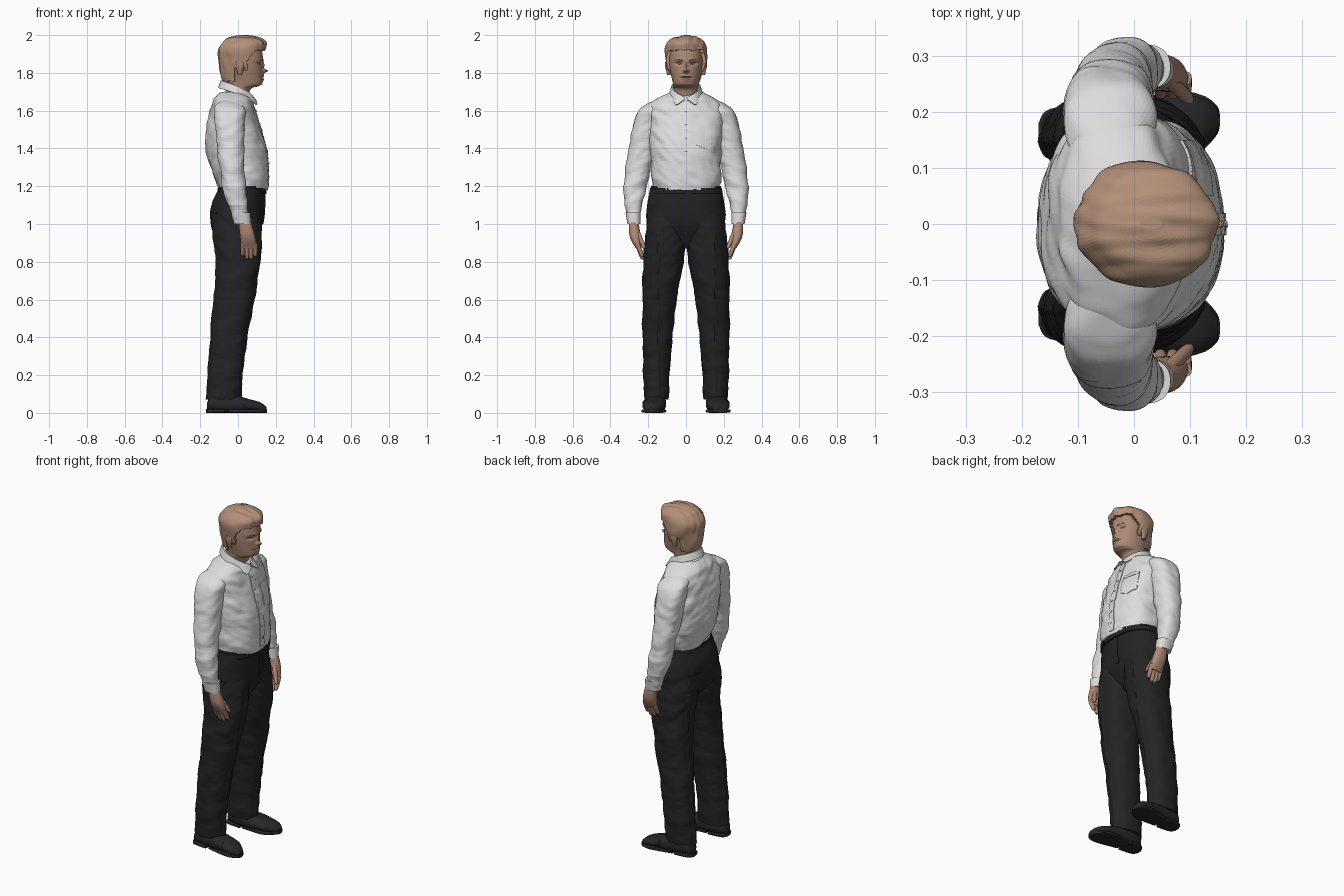
import bpy, bmesh, math
from math import sin, cos, pi, exp
from mathutils import Vector, noise
from mathutils.bvhtree import BVHTree

cube = bpy.data.objects.get("Cube")
if cube:
    bpy.data.objects.remove(cube)


def material(name, colour):
    mat = bpy.data.materials.new(name)
    mat.use_nodes = True
    mat.diffuse_color = (*colour, 1)
    shader = mat.node_tree.nodes["Principled BSDF"]
    shader.inputs["Base Color"].default_value = (*colour, 1)
    shader.inputs["Roughness"].default_value = .8
    return mat


SKIN = material("skin", (.42, .25, .18))
HAIR = material("hair", (.45, .28, .19))
BROW = material("brow brown", (.2, .11, .075))
SHIRT = material("shirt white", (.72, .72, .73))
CLOTH = material("trouser black", (.017, .017, .018))
LEATHER = material("shoe black", (.02, .02, .02))
parts, surfaces = [], {}


def finish(name, bm, mat, mirror=False, thick=0):
    bmesh.ops.recalc_face_normals(bm, faces=bm.faces)
    surfaces[name] = BVHTree.FromBMesh(bm)
    mesh = bpy.data.meshes.new(name)
    bm.to_mesh(mesh)
    bm.free()
    mesh.materials.append(mat)
    part = bpy.data.objects.new(name, mesh)
    bpy.context.collection.objects.link(part)
    if thick:
        part.modifiers.new("thickness", "SOLIDIFY").thickness = thick
    if mirror:
        mod = part.modifiers.new("mirror", "MIRROR")
        mod.use_axis = (False, True, False)
        mod.use_mirror_merge = False
    parts.append(part)


def smooth_rows(rows, steps):
    """Catmull-Rom through the cross-sections."""
    out = []
    last = len(rows) - 1
    for i in range(last):
        near = [rows[max(i - 1, 0)], rows[i], rows[i + 1], rows[min(i + 2, last)]]
        for k in range(steps):
            t = k / steps
            out.append([b + t / 2 * (c - a + t * (2*a - 5*b + 4*c - d + t * (3*(b - c) + d - a)))
                        for a, b, c, d in zip(*near)])
    return out + [rows[last]]


def loft(name, mat, rows, axis="z", sides=40, steps=6, power=2.3, wrinkle=0, folds=14,
         shape=None, keep=None, mirror=False, thick=0):
    """Skin rows of (position, two centre coordinates, two radii)."""
    bm = bmesh.new()
    rings = []
    for t, centre_a, centre_b, radius_a, radius_b in smooth_rows(rows, steps):
        ring = []
        for i in range(sides):
            angle = 2 * pi * i / sides
            c, s = [math.copysign(abs(q) ** (2 / power), q) for q in (cos(angle), sin(angle))]
            a, b = centre_a + c * radius_a, centre_b + s * radius_b
            v = Vector((a, b, t)) if axis == "z" else Vector((t, a, b))
            if wrinkle:
                f = Vector((v.x * 9, v.y * 9, (v.z + v.y / 2) * folds))
                v += Vector((c, s, 0)) * wrinkle * (noise.noise(f) + noise.noise(f * 2) / 2)
            if shape:
                shape(v)
            ring.append(bm.verts.new(v))
        rings.append(ring)
    for low, high in zip(rings, rings[1:]):
        for i in range(sides):
            j = (i + 1) % sides
            bm.faces.new((low[i], low[j], high[j], high[i]))
    bm.faces.new(rings[0])
    bm.faces.new(rings[-1])
    if keep:
        cut = [f for f in bm.faces if not keep(f.calc_center_median())]
        bmesh.ops.delete(bm, geom=cut, context="FACES")
    finish(name, bm, mat, mirror, thick)


def central(rows):
    """Rows of (height, x, depth radius, width radius) on the middle plane."""
    return [(z, x, 0, depth, width) for z, x, depth, width in rows]


def patch(name, mat, target, outline, across=6, along=12, lift=.004, mirror=False, side=1):
    """Thin plate laid on a part; outline(u, v) gives y, z."""
    bm = bmesh.new()
    grid = []
    for j in range(along + 1):
        row = []
        for i in range(across + 1):
            y, z = outline(i / across, j / along)
            hit = surfaces[target].ray_cast(Vector((side, y, z)), Vector((-side, 0, 0)))[0]
            row.append(bm.verts.new((hit.x + side * lift if hit else 0, y, z)))
        grid.append(row)
    for low, high in zip(grid, grid[1:]):
        for i in range(across):
            bm.faces.new((low[i], low[i + 1], high[i + 1], high[i]))
    finish(name, bm, mat, mirror, .005)


def rect(y, z, width, height):
    return lambda u, v: (y + width * u, z + height * v)


# Shirt body
loft("shirt_body", SHIRT, central([
    (1.18, .03, .13, .17), (1.23, .02, .14, .18), (1.4, -.01, .16, .19), (1.57, -.03, .13, .2),
    (1.63, -.03, .11, .19), (1.665, -.03, .1, .15), (1.7, -.03, .06, .08)]),
    sides=96, steps=14, wrinkle=.01)

# Sleeves and cuffs
loft("sleeves", SHIRT, [
    (1.66, -.05, .13, .02, .02), (1.63, -.05, .16, .07, .06), (1.57, -.045, .195, .08, .075),
    (1.4, -.04, .23, .07, .07), (1.2, -.02, .27, .06, .06), (1, .02, .28, .04, .03)],
    sides=48, steps=16, wrinkle=.008, folds=16, mirror=True)
loft("cuffs", SHIRT, [(1.06, .02, .28, .045, .04), (1, .025, .275, .045, .035)], mirror=True)

# Placket, buttons and pocket
patch("placket", SHIRT, "shirt_body", rect(-.02, 1.2, .04, .45), along=40)
for k in range(6):
    height = 1.25 + .07 * k
    patch("button", SHIRT, "shirt_body",
          lambda u, v: (.006 * v * cos(2 * pi * u), height + .006 * v * sin(2 * pi * u)),
          across=10, along=1, lift=.007)
patch("chest_pocket", SHIRT, "shirt_body",
      lambda u, v: (.05 + .1 * u, 1.54 - .12 * (1 - v) - .02 * (1 - v) * (1 - abs(2 * u - 1))))
patch("pocket_hem", SHIRT, "shirt_body", rect(.05, 1.52, .1, .02), along=3, lift=.006)

# Folded collar, from the open throat round to the nape
bm = bmesh.new()
previous = None
for i in range(29):
    angle = .1 + (pi - .1) * i / 28
    back = (1 - cos(angle)) / 2
    top = 1.67 + .09 * back ** .6
    point = exp(-((angle - .5) * 4) ** 2)
    flare = .02 * (1 + point)
    drop = .01 + .03 * min(1, angle) + .03 * point
    ring = []
    for grow, z in ((0, top - .02), (0, top), (.007, top), (flare, top - drop)):
        ring.append(bm.verts.new(((.08 + grow) * cos(angle) - .005,
                                  (.07 + grow) * sin(angle), z)))
    if previous:
        for k in range(len(ring) - 1):
            bm.faces.new((previous[k], previous[k + 1], ring[k + 1], ring[k]))
    previous = ring
finish("collar", bm, SHIRT, mirror=True, thick=.005)


# Trousers with a pressed crease down each leg
def crease(v):
    middle = -.08 * (1 - v.z)
    if v.z < .95:
        v.x += math.copysign(.006, v.x - middle) * exp(-((v.y - .15) / .012) ** 2)


loft("trouser_seat", CLOTH, central([
    (.87, 0, .06, .05), (.95, -.01, .12, .19), (1.02, -.005, .14, .21), (1.1, 0, .14, .205),
    (1.2, .02, .12, .185)]), sides=64, steps=8, wrinkle=.004)
loft("trouser_legs", CLOTH, [
    (1.05, 0, .11, .12, .09), (.95, -.005, .107, .13, .105), (.8, 0, .12, .115, .107),
    (.6, -.02, .14, .105, .09), (.3, -.06, .155, .09, .075), (.07, -.077, .155, .087, .065)],
    sides=64, steps=16, wrinkle=.007, shape=crease, mirror=True)
loft("waistband", CLOTH, central([(1.16, .02, .13, .195), (1.19, .023, .13, .19)]), sides=64)
for side in (1, -1):
    patch("belt_loops", CLOTH, "waistband", rect(.08, 1.16, .02, .03), mirror=True, side=side)
patch("fly", CLOTH, "trouser_seat", rect(0, 1, .03, .16))
patch("back_pockets", CLOTH, "trouser_seat", rect(.06, 1.05, .09, .01), mirror=True, side=-1)

# Shoes, lofted from heel to toe
loft("shoe_uppers", LEATHER, [
    (-.165, .16, .03, .02, .02), (-.14, .16, .05, .045, .04), (-.05, .16, .05, .055, .05),
    (.07, .17, .04, .06, .03), (.12, .18, .03, .045, .025), (.145, .185, .02, .025, .015),
    (.15, .185, .02, .01, .01)], axis="x", mirror=True)
loft("shoe_soles", LEATHER, [
    (-.05, .16, .01, .05, .01), (.07, .17, .01, .065, .01), (.12, .18, .01, .05, .01),
    (.147, .185, .01, .027, .01), (.153, .185, .01, .01, .01)],
    axis="x", power=4, mirror=True)
loft("shoe_heels", LEATHER, [
    (-.17, .16, .01, .02, .01), (-.15, .16, .01, .045, .01), (-.07, .16, .01, .055, .01)],
    axis="x", power=4, mirror=True)
loft("shoe_straps", LEATHER, [(.02, .17, .05, .06, .03), (.05, .17, .045, .06, .03)],
     axis="x", mirror=True)


# Hands
def finger(name, root, tip):
    rows = []
    for t, radius in ((0, .012), (.5, .012), (.9, .01), (1, .004)):
        x, y, z = Vector(root).lerp(Vector(tip), t)
        rows.append((z, x, y, radius, radius))
    loft(name, SKIN, rows, sides=16, steps=4, mirror=True)


loft("palms", SKIN, [(1.04, .03, .28, .03, .02), (.94, .05, .27, .04, .03),
                     (.87, .06, .25, .04, .015)], mirror=True)
for i in range(4):
    x = .025 + .022 * i
    finger("fingers", (x, .26, .9), (x, .23, .83 - .02 * sin(i)))
finger("thumbs", (.06, .26, .97), (.1, .22, .87))

# Facial forms: offset, height, half-width, half-height, depth
FORMS = {
    "eye_socket": (.04, 1.85, .02, .01, -.012),
    "brow_ridge": (.03, 1.87, .03, .01, .005),
    "nose_bridge": (0, 1.84, .01, .02, .01),
    "nose_tip": (0, 1.81, .01, .01, .025),
    "nostril": (.01, 1.81, .01, .01, .008),
    "upper_lip": (0, 1.785, .02, .01, .006),
    "mouth_line": (0, 1.775, .03, .003, -.008),
    "lower_lip": (0, 1.765, .02, .01, .006),
}


def face(v):
    if v.x > .04:
        v.x += sum(depth * exp(-((abs(v.y) - y) / wide) ** 2 - ((v.z - z) / tall) ** 2)
                   for y, z, wide, tall, depth in FORMS.values())


# Head and ears
loft("head", SKIN, central([
    (1.62, -.01, .06, .07), (1.71, 0, .065, .065), (1.73, .02, .09, .065),
    (1.75, .03, .1, .07), (1.83, .02, .11, .088), (1.9, .02, .11, .09), (1.95, .02, .09, .08),
    (1.98, .01, .04, .04)]), sides=128, steps=14, power=2.1, shape=face)
loft("ears", SKIN, [(1.79, .01, .09, .01, .01), (1.83, .01, .1, .02, .01),
                    (1.86, .01, .1, .02, .01)], mirror=True)
patch("eyebrows", BROW, "head",
      lambda u, v: (.016 + .04 * u, 1.864 + .007 * (sin(2 * u) + (v - .5) * (1 - u / 2))),
      along=2, lift=.002, mirror=True)
patch("eyes", BROW, "head",
      lambda u, v: (.025 + .02 * u, 1.847 + .008 * (v - .5) * sin(pi * (.1 + .8 * u))),
      along=2, lift=.001, mirror=True)


# Hair, trimmed along a hairline and combed in locks
def above_hairline(c):
    jag = .008 * noise.noise(Vector((c.x * 40, c.y * 40, 0)))
    if c.x > .05:
        line = min(1.92, 1.8 + 1.3 * c.x)
    elif c.x > -.02:
        line = 1.81 if c.x > .03 else 1.83
    else:
        line = 1.755
    return c.z > line + jag


def locks(v):
    outward = Vector((v.x - .02, v.y, (v.z - 1.86) / 2)).normalized()
    v += outward * .008 * noise.noise(Vector((v.x * 9, v.y * 40, v.z * 12)))


loft("hair", HAIR, central([
    (1.73, .01, .08, .07), (1.78, .015, .105, .085), (1.86, .02, .123, .107),
    (1.92, .02, .125, .112), (1.96, .033, .115, .1), (1.985, .03, .085, .07),
    (2, .03, .02, .01)]),
    sides=112, steps=12, power=2, shape=locks, keep=above_hairline, thick=.02)

# Smooth shading
for part in bpy.context.view_layer.objects:
    part.select_set(part in parts)
bpy.context.view_layer.objects.active = parts[0]
bpy.ops.object.shade_smooth_by_angle(angle=math.radians(40))
